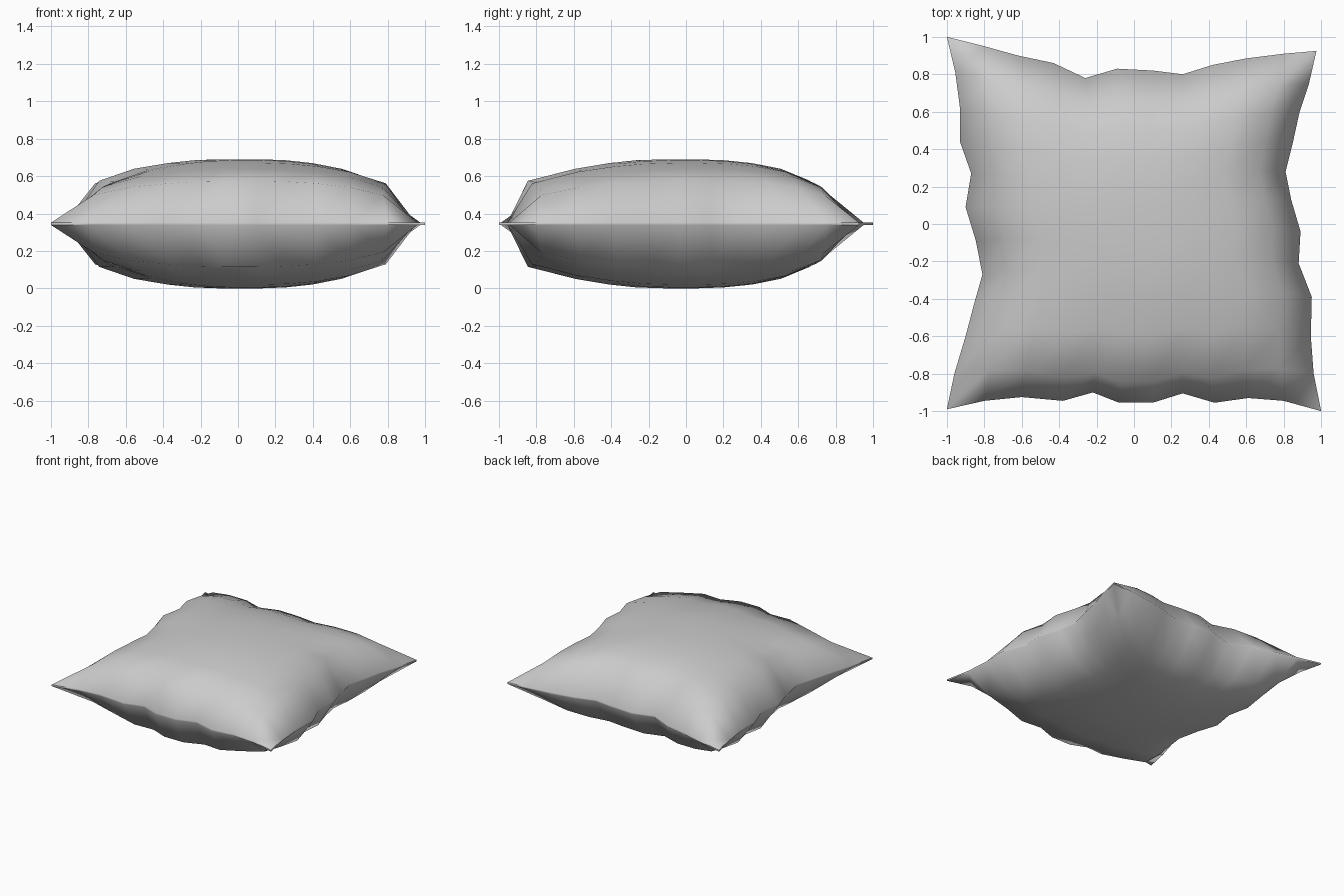
import bpy, bmesh, math
from mathutils import Vector

if "Cube" in bpy.data.objects:
    bpy.data.objects.remove(bpy.data.objects["Cube"])

N = 11      # segments along each side
MID = 0.345  # seam height
RIM = 0.006  # half thickness of the seam

# puckered seam outline, seen from above (left to right / bottom to top)
back = [(-1, 1), (-.8, .95), (-.62, .90), (-.43, .86), (-.26, .78), (-.09, .83),
        (.1, .82), (.26, .80), (.42, .85), (.6, .885), (.8, .91), (.975, .925)]
front = [(-1, -.99), (-.8, -.945), (-.6, -.925), (-.38, -.945), (-.22, -.90), (-.08, -.955),
         (.1, -.955), (.26, -.905), (.43, -.955), (.61, -.93), (.8, -.945), (1, -1)]
left = [(-1, -.99), (-.96, -.8), (-.9, -.6), (-.85, -.41), (-.81, -.27), (-.845, -.09),
        (-.9, .09), (-.87, .27), (-.93, .44), (-.93, .62), (-.955, .81), (-1, 1)]
right = [(1, -1), (.96, -.8), (.945, -.6), (.95, -.39), (.88, -.21), (.89, -.04),
         (.84, .13), (.81, .28), (.85, .44), (.885, .6), (.935, .75), (.975, .925)]
back, front, left, right = ([Vector(p) for p in e] for e in (back, front, left, right))

# puff profile from the seam to the middle
PUFF = [0, .66, .85, .94, .985, 1]


def coons(i, j):
    s, t = i / N, j / N
    ruled = front[i] * (1 - t) + back[i] * t + left[j] * (1 - s) + right[j] * s
    corners = (front[0] * (1 - s) + front[N] * s) * (1 - t) + (back[0] * (1 - s) + back[N] * s) * t
    return ruled - corners


def puff(i, j):
    return PUFF[min(i, N - i)] * PUFF[min(j, N - j)]


bm = bmesh.new()


def sheet(side):
    g = {}
    for i in range(N + 1):
        for j in range(N + 1):
            p = coons(i, j)
            # the front and side walls bulge outwards next to the seam
            if j == 1 and 0 < i < N:
                p.y -= .07 * math.sin(math.pi * i / N)
            if i in (1, N - 1) and 0 < j < N:
                p.x += math.copysign(.02, p.x) * math.sin(math.pi * j / N)
            z = MID + side * (RIM + (MID - RIM) * puff(i, j))
            g[i, j] = bm.verts.new((p.x, p.y, z))
    for i in range(N):
        for j in range(N):
            bm.faces.new((g[i, j], g[i + 1, j], g[i + 1, j + 1], g[i, j + 1]))
    return g


# upper and lower cloth
top, bottom = sheet(1), sheet(-1)

# seam strip joining both
loop = ([(i, 0) for i in range(N)] + [(N, j) for j in range(N)] +
        [(i, N) for i in range(N, 0, -1)] + [(0, j) for j in range(N, 0, -1)])
for a, b in zip(loop, loop[1:] + loop[:1]):
    bm.faces.new((bottom[a], bottom[b], top[b], top[a]))

bmesh.ops.recalc_face_normals(bm, faces=bm.faces)
mesh = bpy.data.meshes.new("pillow")
bm.to_mesh(mesh)
bm.free()
pillow = bpy.data.objects.new("pillow", mesh)
bpy.context.collection.objects.link(pillow)
bpy.context.view_layer.objects.active = pillow
pillow.select_set(True)
bpy.ops.object.shade_smooth_by_angle(angle=math.radians(50))
